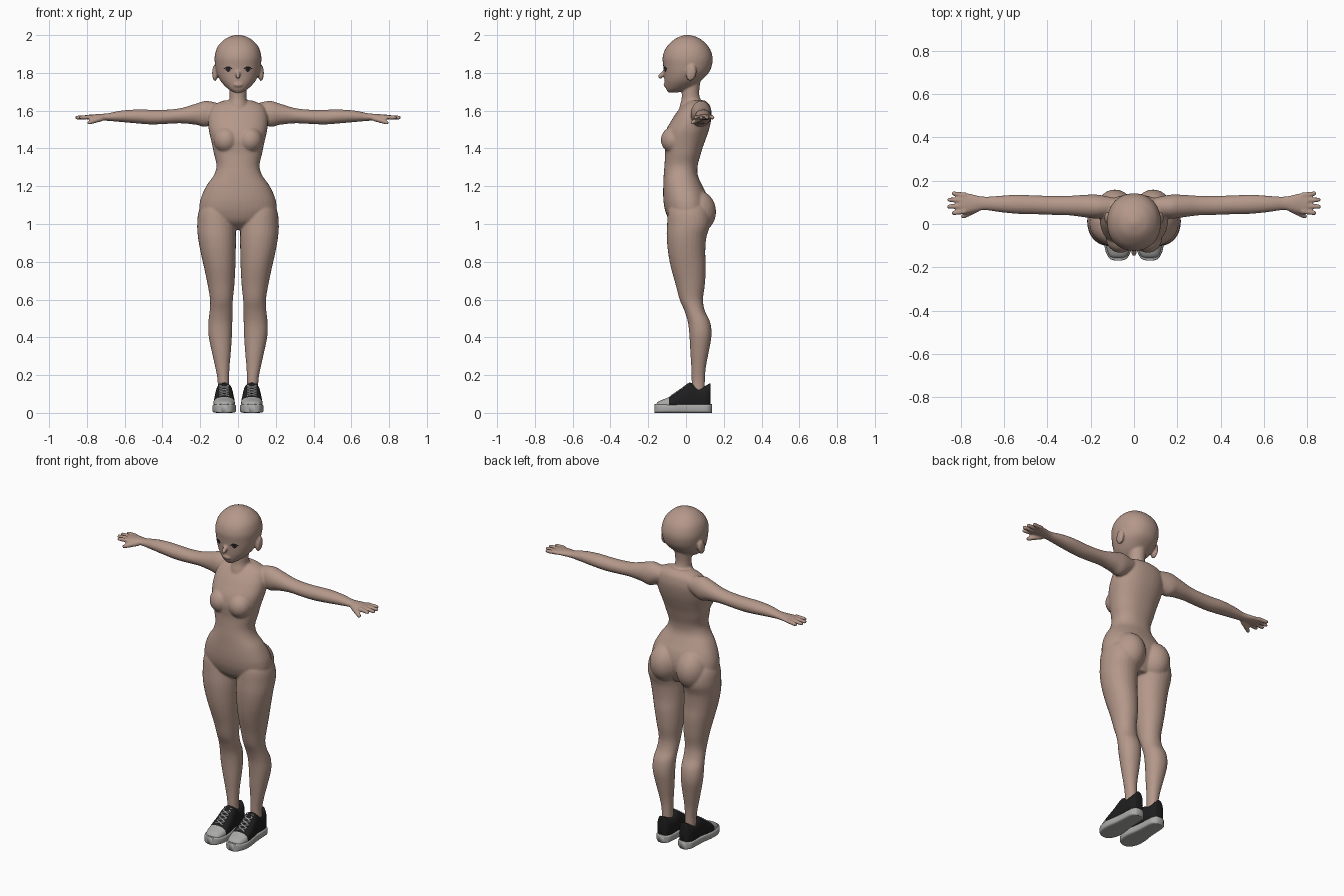
import bpy, bmesh, math
from mathutils import Vector, Matrix

if "Cube" in bpy.data.objects:
    bpy.data.objects.remove(bpy.data.objects["Cube"])


def material(name, r, g, b):
    m = bpy.data.materials.new(name)
    m.diffuse_color = (r, g, b, 1)
    m.use_nodes = True
    m.node_tree.nodes["Principled BSDF"].inputs["Base Color"].default_value = m.diffuse_color
    return m


SKIN = material("skin", 0.46, 0.315, 0.255)
BLACK = material("black canvas", 0.013, 0.013, 0.014)
RUBBER = material("grey rubber", 0.40, 0.40, 0.39)
LACE = material("lace grey", 0.45, 0.45, 0.45)
IRIS = material("dark iris", 0.02, 0.018, 0.018)


def ring(axis, t, a0, a1, b0, b1):
    """Cross-section at t on an axis, spanning a0..a1 and b0..b1 on the other two."""
    i = "xyz".index(axis)
    a, b = [k for k in range(3) if k != i]
    c, u, v = Vector(), Vector(), Vector()
    c[i], c[a], c[b] = t, (a0 + a1) / 2, (b0 + b1) / 2
    u[a], v[b] = (a1 - a0) / 2, (b1 - b0) / 2
    return c, u, v


def smooth_rings(rings, sub):
    """Catmull-Rom in-betweens."""
    out = []
    for i in range(len(rings) - 1):
        q = [rings[max(0, min(len(rings) - 1, i + k))] for k in (-1, 0, 1, 2)]
        for s in range(sub):
            t = s / sub
            out.append([0.5 * (2 * b + (c - a) * t + (2 * a - 5 * b + 4 * c - d) * t * t
                               + (3 * b - a - 3 * c + d) * t ** 3) for a, b, c, d in zip(*q)])
    return out + [rings[-1]]


def loft(bm, rings, side=1, p=2.0, n=28, sub=4):
    """Skin a tube of superellipse rings; side=-1 mirrors in x."""
    def pw(f):
        return math.copysign(abs(f) ** (2 / p), f)
    loops = []
    for c, u, v in smooth_rings(rings, sub):
        loop = []
        for k in range(n):
            a = 2 * math.pi * k / n
            co = c + u * pw(math.cos(a)) + v * pw(math.sin(a))
            loop.append(bm.verts.new((co.x * side, co.y, co.z)))
        loops.append(loop)
    faces = [bm.faces.new((l0[k], l0[(k + 1) % n], l1[(k + 1) % n], l1[k]))
             for l0, l1 in zip(loops, loops[1:]) for k in range(n)]
    faces += [bm.faces.new(loops[0]), bm.faces.new(loops[-1])]
    bmesh.ops.recalc_face_normals(bm, faces=faces)


def rod(bm, a, b, r0, r1, side=1, n=12):
    """Round-ended tapered rod, used for fingers and laces."""
    a, b = Vector(a), Vector(b)
    d = (b - a).normalized()
    u = d.cross(Vector((0, 0, 1))).normalized()
    v = u.cross(d)
    rings = [(a, u * r0, v * r0), ((a + b) / 2, u * (r0 + r1) / 2, v * (r0 + r1) / 2),
             (b - d * r1, u * r1, v * r1), (b - d * r1 * .3, u * r1 * .75, v * r1 * .75),
             (b, u * r1 * .2, v * r1 * .2)]
    loft(bm, rings, side, n=n, sub=2)


def ball(bm, c, r, tilt=0.0):
    bmesh.ops.create_uvsphere(bm, u_segments=28, v_segments=18, radius=1, matrix=Matrix.Translation(c)
                              @ Matrix.Rotation(tilt, 4, "X") @ Matrix.Diagonal((*r, 1)))


def finish(name, bm, *mats):
    me = bpy.data.meshes.new(name)
    bm.to_mesh(me)
    bm.free()
    for m in mats:
        me.materials.append(m)
    for f in me.polygons:
        f.use_smooth = True
    ob = bpy.data.objects.new(name, me)
    bpy.context.collection.objects.link(ob)
    return ob


# Body: all skin parts go in one mesh, then are fused
body = bmesh.new()
TORSO = [(.97, .05, -.03, .08), (1.01, .15, -.082, .10), (1.06, .20, -.107, .118), (1.11, .203, -.118, .12),
         (1.16, .188, -.121, .108), (1.21, .162, -.12, .083), (1.26, .127, -.118, .062),
         (1.31, .114, -.114, .062), (1.37, .127, -.111, .078), (1.41, .135, -.114, .09),
         (1.45, .144, -.116, .105), (1.50, .155, -.104, .122), (1.55, .158, -.076, .133),
         (1.59, .152, -.05, .135), (1.63, .13, -.015, .125), (1.655, .07, .015, .10)]
loft(body, [ring("z", z, -w, w, f, b) for z, w, f, b in TORSO], p=2.25, n=40)
NECK = [(1.59, .065, -.04, .10), (1.63, .056, -.032, .09), (1.66, .046, -.024, .076), (1.70, .045, -.022, .07),
        (1.78, .05, -.02, .08)]
loft(body, [ring("z", z, -w, w, f, b) for z, w, f, b in NECK])

# Head with nose and lips
HEAD = [(1.695, .018, -.092, -.045), (1.71, .045, -.103, -.005), (1.73, .069, -.109, .04),
        (1.76, .094, -.114, .08), (1.80, .113, -.117, .12), (1.84, .121, -.121, .137), (1.88, .124, -.124, .141),
        (1.92, .116, -.113, .13), (1.95, .10, -.092, .11), (1.98, .068, -.058, .076), (1.995, .034, -.025, .042),
        (2.002, .006, .0, .012)]
loft(body, [ring("z", z, -w, w, f, b) for z, w, f, b in HEAD], p=2.15, n=40)
rod(body, (0, -.10, 1.825), (0, -.143, 1.772), .008, .013)
ball(body, (0, -.108, 1.737), (.024, .012, .011))

LEG = [(1.13, .05, .17, -.08, .09), (1.07, .03, .207, -.095, .118), (1.0, .014, .216, -.10, .128),
       (.93, .011, .212, -.102, .108), (.85, .012, .198, -.095, .102), (.77, .014, .18, -.08, .105),
       (.68, .019, .161, -.055, .10), (.60, .027, .148, -.034, .09), (.54, .029, .15, -.008, .10),
       (.48, .03, .157, .01, .128), (.41, .032, .156, .018, .135), (.32, .038, .138, .023, .12),
       (.24, .045, .12, .028, .105), (.17, .047, .108, .03, .10), (.08, .047, .108, .03, .10)]
ARM = [(.09, .04, .12, 1.56, 1.635), (.165, .025, .135, 1.515, 1.652), (.22, .03, .135, 1.525, 1.638),
       (.30, .04, .13, 1.533, 1.614), (.38, .042, .13, 1.53, 1.605), (.46, .045, .132, 1.527, 1.605),
       (.54, .047, .135, 1.533, 1.606), (.62, .055, .13, 1.54, 1.60), (.69, .064, .126, 1.546, 1.586),
       (.735, .057, .135, 1.549, 1.583), (.77, .05, .143, 1.551, 1.58), (.80, .052, .143, 1.554, 1.578)]
FINGERS = [(.058, .050, .842), (.084, .080, .863), (.109, .112, .862), (.133, .142, .842)]
for s in (1, -1):
    loft(body, [ring("z", *r) for r in LEG], s, p=2.1)
    loft(body, [ring("x", *r) for r in ARM], s)
    for y0, y1, tip in FINGERS:
        rod(body, (.775, y0, 1.567), (tip, y1, 1.563), .0125, .0105, s)
    rod(body, (.72, .072, 1.56), (.797, .03, 1.534), .016, .011, s)
    ball(body, (s * .088, .055, 1.065), (.092, .104, .115))              # buttock
    ball(body, (s * .063, -.065, 1.445), (.066, .068, .07))              # chest
    ball(body, (s * .122, .028, 1.80), (.015, .027, .044), -.2)          # ear
body_ob = finish("body", body, SKIN)
rm = body_ob.modifiers.new("fuse", "REMESH")
rm.mode, rm.voxel_size, rm.use_smooth_shade = "VOXEL", .006, True
sm = body_ob.modifiers.new("soften", "SMOOTH")
sm.factor, sm.iterations = .5, 4
bpy.context.view_layer.objects.active = body_ob
for m in ("fuse", "soften"):
    bpy.ops.object.modifier_apply(modifier=m)
bpy.context.view_layer.update()


def face_plate(name, mat, side, x0, x1, top, bottom, lift, n=12):
    """Thin strip laid on the face between two height curves."""
    bm = bmesh.new()
    cols = []
    for i in range(n + 1):
        t = i / n
        x = side * (x0 + (x1 - x0) * t)
        col = []
        for k in range(4):
            z = bottom(t) + (top(t) - bottom(t)) * k / 3
            hit = body_ob.ray_cast((x, -1, z), (0, 1, 0))[1]
            col.append(bm.verts.new((x, hit.y - lift, z)))
        cols.append(col)
    for a, b in zip(cols, cols[1:]):
        for k in range(3):
            q = (a[k], b[k], b[k + 1], a[k + 1])
            bm.faces.new(q if side > 0 else q[::-1])
    finish(name, bm, mat)


def arc(t):
    return math.sin(math.pi * min(1, max(0, t)))


# Shoes: sole, upper with pale toe cap, crossed laces; and the eyes
SOLE = [(-.168, .018), (-.157, .042), (-.115, .061), (-.06, .062), (0, .053), (.06, .049), (.115, .044),
        (.137, .022)]
UPPER = [(-.158, .026, .045), (-.143, .044, .062), (-.09, .056, .084), (-.035, .053, .12), (.018, .046, .16),
         (.06, .044, .142), (.10, .042, .142), (.126, .03, .157), (.131, .016, .15)]
CX = .073
for s, tag in ((1, "left"), (-1, "right")):
    bm = bmesh.new()
    loft(bm, [ring("y", y, CX - w, CX + w, 0, .046) for y, w in SOLE], s, p=5, n=32)
    sole = finish(tag + "_sole", bm, RUBBER)

    bm = bmesh.new()
    loft(bm, [ring("y", y, CX - w, CX + w, .01, z) for y, w, z in UPPER], s, p=2.5, n=32)
    for f in bm.faces:
        f.material_index = 1 if f.calc_center_median().y < -.088 else 0
    finish(tag + "_shoe_upper", bm, BLACK, RUBBER)

    bm = bmesh.new()
    for i in range(5):
        y, z = -.078 + .019 * i, .089 + .0132 * i
        for d in (1, -1):
            rod(bm, (CX - d * .026, y, z), (CX + d * .026, y + .017, z + .012), .0045, .0045, s, 8)
    finish(tag + "_laces", bm, LACE)

    face_plate(tag + "_iris", IRIS, s, .038, .066, lambda t: 1.818 + .014 * arc(t),
               lambda t: 1.818 - .014 * arc(t), .002)
    face_plate(tag + "_eyelash", BLACK, s, .028, .077, lambda t: 1.821 + .014 * arc(t),
               lambda t: 1.819 + .006 * arc(t), .004)
